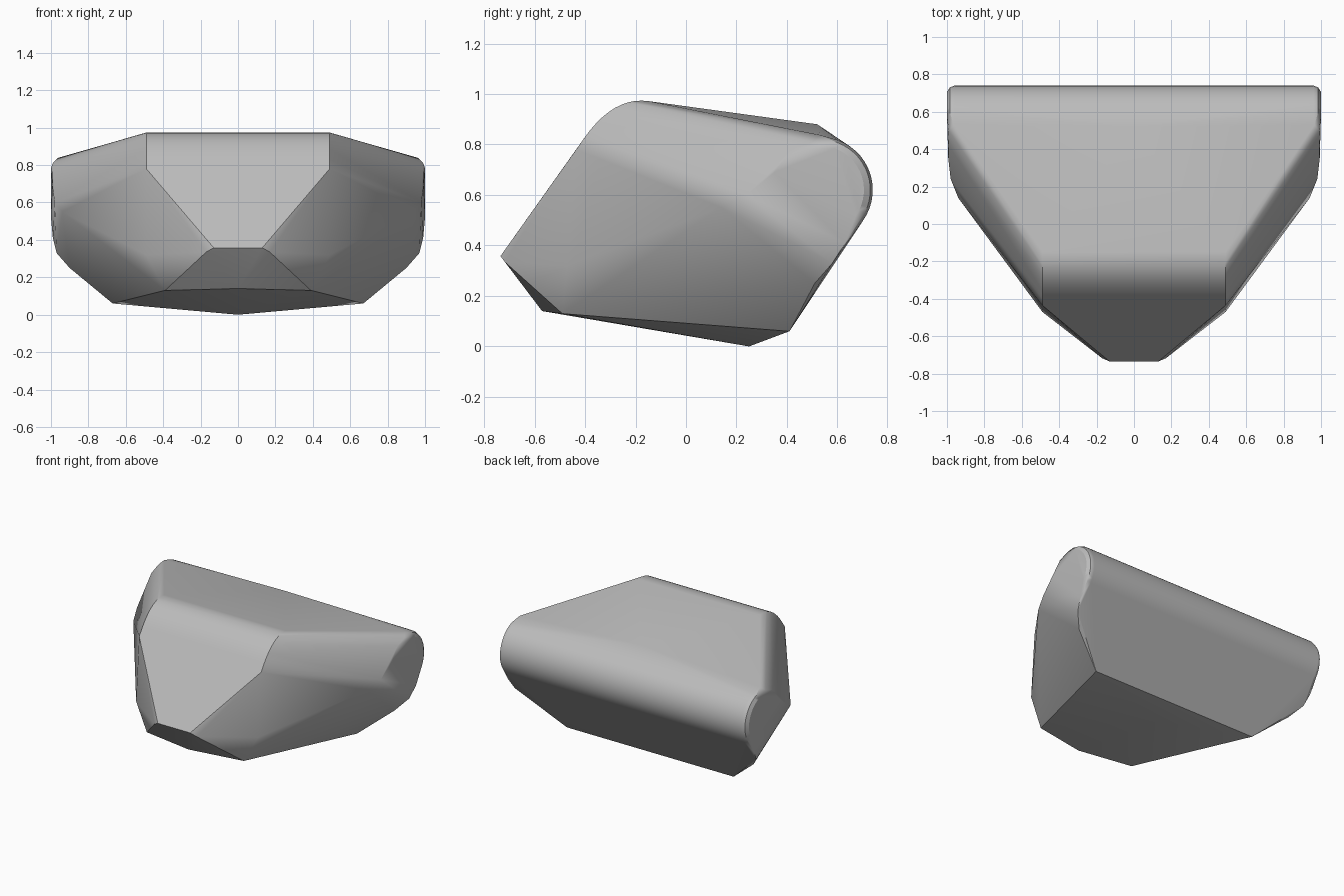
import bpy
import bmesh
from math import cos, sin, radians
from mathutils import Vector

cube = bpy.data.objects.get("Cube")
if cube:
    bpy.data.objects.remove(cube, do_unlink=True)


def bezier(a, b, c, steps):
    """Rounded shoulder: quadratic curve from a to c, pulled to b."""
    a, b, c = Vector(a), Vector(b), Vector(c)
    ts = [i / steps for i in range(steps + 1)]
    return [a * (1 - t) ** 2 + b * 2 * t * (1 - t) + c * t * t for t in ts]


def arc(x, radius, start, end, steps):
    """Rounded back roll in a plane of constant x."""
    angles = [radians(start + (end - start) * i / steps) for i in range(steps + 1)]
    return [Vector((x, 0.53 + radius * cos(a), 0.62 + radius * sin(a))) for a in angles]


# Corners of one half of the stone
nose = [(0.13, -0.735, 0.358), (0.17, -0.718, 0.335), (0, -0.57, 0.14), (0.39, -0.49, 0.13)]
side = [(0.49, -0.47, 0.32), (0.49, -0.435, 0.78), (0.94, 0.14, 0.55)]
end_cap = [(0.98, 0.24, 0.6), (0.993, 0.35, 0.69), (0.99, 0.42, 0.78),
           (0.99, 0.5, 0.81), (0.965, 0.53, 0.838)]
underside = [(0, 0.25, 0), (0.67, 0.41, 0.06), (0.9, 0.51, 0.25),
             (0.97, 0.58, 0.33), (0.99, 0.63, 0.41)]
crown = [(0, 0.52, 0.88)]
half = [Vector(p) for p in nose + side + end_cap + underside + crown]

# Rounded front shoulder and rounded back
half += bezier((0.49, -0.4, 0.83), (0.49, -0.286, 0.99), (0.49, -0.15, 0.972), 10)
half += arc(0.96, 0.21, -35, 70, 14)
half += arc(0.985, 0.2, -35, 70, 14)
half += arc(1.0, 0.175, -35, 70, 14)

# Mirror the half and wrap a hull around all points
bm = bmesh.new()
for p in half:
    bm.verts.new(p)
    if p.x > 0:
        bm.verts.new((-p.x, p.y, p.z))
bmesh.ops.convex_hull(bm, input=bm.verts[:])
bmesh.ops.delete(bm, geom=[v for v in bm.verts if not v.link_faces], context='VERTS')
bmesh.ops.dissolve_limit(bm, angle_limit=radians(1), verts=bm.verts[:], edges=bm.edges[:])
bmesh.ops.recalc_face_normals(bm, faces=bm.faces[:])
mesh = bpy.data.meshes.new("stone")
bm.to_mesh(mesh)
bm.free()
stone = bpy.data.objects.new("stone", mesh)
bpy.context.collection.objects.link(stone)

# Plain grey
grey = bpy.data.materials.new("stone_grey")
grey.use_nodes = True
colour = (0.5, 0.5, 0.5, 1)
grey.diffuse_color = colour
grey.node_tree.nodes["Principled BSDF"].inputs["Base Color"].default_value = colour
mesh.materials.append(grey)

# Soft rounded edges, crisp facets
bpy.ops.object.select_all(action='DESELECT')
stone.select_set(True)
bpy.context.view_layer.objects.active = stone
bpy.ops.object.shade_smooth_by_angle(angle=radians(30))
weighted = stone.modifiers.new("facet_normals", 'WEIGHTED_NORMAL')
weighted.keep_sharp = True
